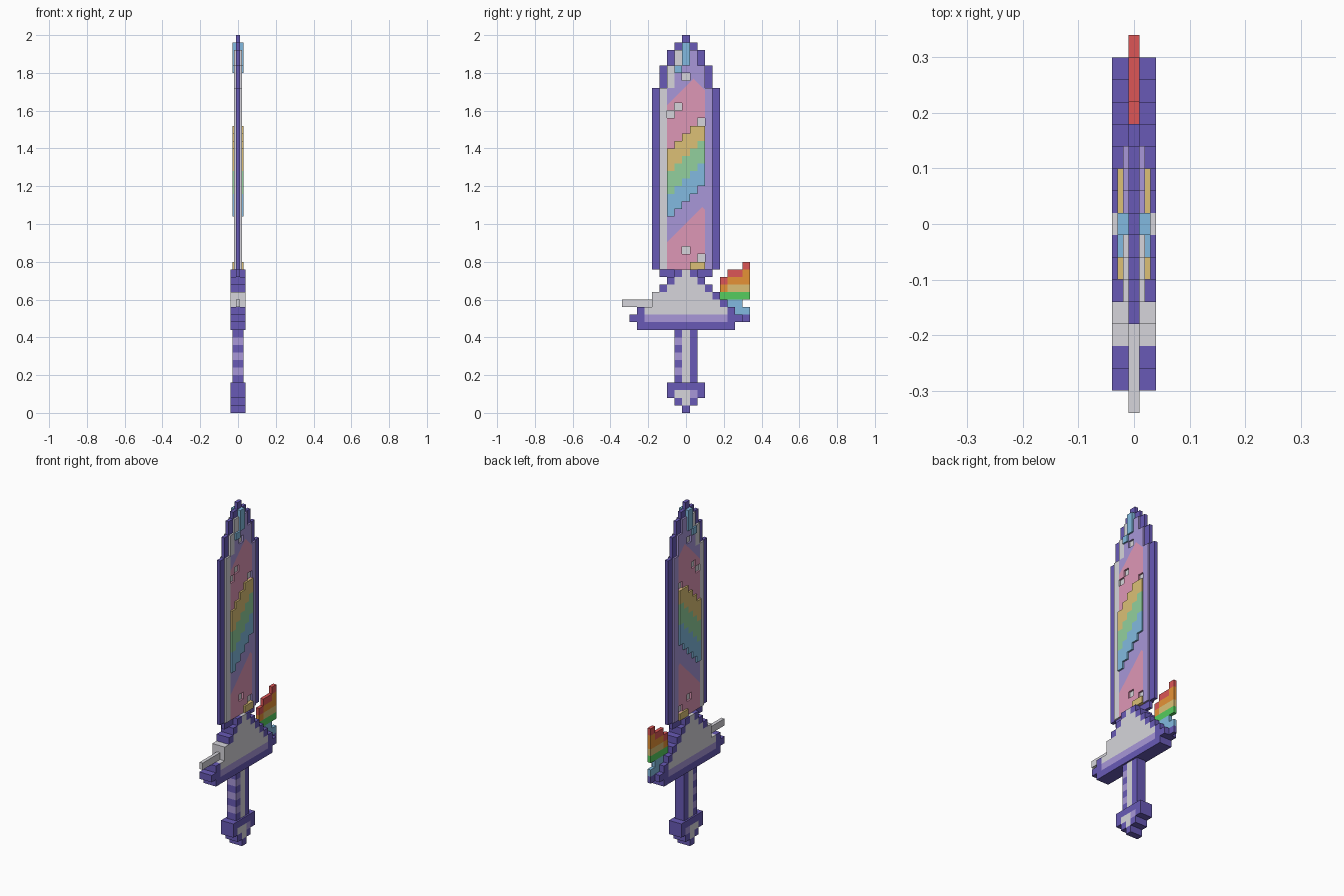
import bpy, bmesh
from mathutils import Vector

if "Cube" in bpy.data.objects:
    bpy.data.objects.remove(bpy.data.objects["Cube"])

S = 0.04  # cell size; columns k run along y, rows r run up z


def lin(c):
    c /= 255
    return c / 12.92 if c <= 0.04045 else ((c + 0.055) / 1.055) ** 2.4


PALETTE = {
    "dark_purple": (104, 90, 182), "pale_grey": (214, 213, 219),
    "lavender": (168, 151, 216), "pink": (222, 151, 182),
    "yellow": (220, 192, 118), "soft_green": (146, 208, 157),
    "sky_blue": (130, 186, 224), "red": (220, 86, 86),
    "orange": (230, 146, 54), "bright_green": (86, 204, 94),
}
NAMES = list(PALETTE)
MATS = []
for n, rgb in PALETTE.items():
    m = bpy.data.materials.new(n)
    m.diffuse_color = (*[lin(c) for c in rgb], 1)
    m.use_nodes = True
    m.node_tree.nodes["Principled BSDF"].inputs["Base Color"].default_value = m.diffuse_color
    MATS.append(m)
DARK, GREY, LAV, PINK, YEL, GRN, BLUE, RED, ORG, BGRN = range(10)


def fill(cells, rows, k0, k1, mat):
    for r in rows:
        for k in range(k0, k1 + 1):
            cells[k, r] = mat


def slab(name, cells, t, cuts=(), rule=None):
    """Plate of coloured cells, 2t thick in x, with no inner walls."""
    bm = bmesh.new()

    def quad(pts, mat):
        bm.faces.new([bm.verts.new(p) for p in pts]).material_index = mat

    for (k, r), mat in cells.items():
        y0, y1, z0, z1 = (k - .5) * S, (k + .5) * S, r * S, (r + 1) * S
        quad([(t, y0, z0), (t, y1, z0), (t, y1, z1), (t, y0, z1)], mat)
        quad([(-t, y0, z0), (-t, y0, z1), (-t, y1, z1), (-t, y1, z0)], mat)
        for dk, dr, a, b in ((1, 0, (y1, z0), (y1, z1)), (-1, 0, (y0, z1), (y0, z0)),
                             (0, 1, (y1, z1), (y0, z1)), (0, -1, (y0, z0), (y1, z0))):
            if (k + dk, r + dr) not in cells:
                quad([(t, *a), (-t, *a), (-t, *b), (t, *b)], mat)
    bmesh.ops.remove_doubles(bm, verts=bm.verts, dist=1e-4)
    for co, no in cuts:
        bmesh.ops.bisect_plane(bm, geom=bm.verts[:] + bm.edges[:] + bm.faces[:],
                               plane_co=co, plane_no=no)
    if rule:
        for f in bm.faces:
            f.material_index = rule(f.calc_center_median(), f.material_index)
    bmesh.ops.recalc_face_normals(bm, faces=bm.faces)
    me = bpy.data.meshes.new(name)
    bm.to_mesh(me)
    bm.free()
    for m in MATS:
        me.materials.append(m)
    ob = bpy.data.objects.new(name, me)
    bpy.context.collection.objects.link(ob)
    return ob


# Blade: thin dark edge plate, with grey showing through the small holes
HOLES = [(0, 44), (-1, 40), (-2, 39), (2, 38), (0, 21), (2, 20)]
edge = {}
for rows, w in ((range(18, 19), 3), (range(19, 43), 4), (range(43, 46), 3),
                (range(46, 48), 2), (range(48, 49), 1), (range(49, 50), 0)):
    fill(edge, rows, -w, w, DARK)
for h in HOLES:
    edge[h] = GREY
slab("blade_edge", edge, 0.01)

# Blade core: grey strip on one side, pink areas with slanted borders
core = {}
for rows, w in ((range(19, 43), 3), (range(43, 46), 2), (range(46, 48), 1)):
    fill(core, rows, -w, w, LAV)
    fill(core, rows, -w, -w, GREY)
for h in HOLES:
    del core[h]
PEAKS = [(0.04, 1.77), (0.085, 1.09)]


def paint(c, mat):
    if mat != LAV or abs(c.y) > 0.1:
        return mat
    py, pz = PEAKS[0] if c.z > 1.3 else PEAKS[1]
    return PINK if c.z < pz - abs(c.y - py) else LAV


cuts = [(Vector((0, y, z)), Vector((0, s, 1))) for y, z in PEAKS for s in (1, -1)]
slab("blade_core", core, 0.02, cuts, paint)

# Raised diagonal stripes, tip inlay and base accent
stripes = {}
for k in range(-2, 3):
    for i, mat in enumerate((BLUE, GRN, YEL)):
        r = 28 + k + 3 * i
        fill(stripes, range(r, r + 3), k, k, mat)
del stripes[2, 38]
slab("blade_stripes", stripes, 0.03)
inlay = {(-1, 45): BLUE}
fill(inlay, range(46, 49), 0, 0, BLUE)
slab("tip_inlay", inlay, 0.03)
slab("base_accent", {(1, 19): YEL, (2, 19): YEL}, 0.03)

# Guard: stepped grey triangle with dark border
guard = {}
fill(guard, [11], -6, 6, DARK)
for r in range(12, 19):
    w = 19 - r
    fill(guard, [r], -w, w, DARK)
    fill(guard, [r], 1 - w, w - 1, GREY)
fill(guard, [12], -6, 6, DARK)
fill(guard, [12], -5, 5, LAV)
del guard[-5, 14]
guard[-4, 14] = guard[-4, 15] = GREY
slab("guard", guard, 0.04)

# Thin horn and rainbow tail on either side of the guard
horn = {}
fill(horn, [14], -8, -5, GREY)
slab("horn", horn, 0.01)
tail = {(8, 19): RED, (8, 18): ORG, (5, 17): RED, (5, 16): ORG, (8, 12): DARK}
fill(tail, [18], 6, 7, RED)
fill(tail, [17], 6, 8, ORG)
fill(tail, [16], 6, 8, YEL)
fill(tail, [15], 5, 8, BGRN)
fill(tail, [14], 6, 7, BLUE)
fill(tail, [13], 7, 8, BLUE)
slab("rainbow_tail", tail, 0.01)

# Grip with wrapped stripes
grip = {}
fill(grip, range(4, 11), -1, 1, DARK)
fill(grip, range(4, 11), 0, 0, GREY)
fill(grip, range(5, 11, 2), -1, -1, LAV)
slab("grip", grip, 0.03)

# Pommel
pommel = {(0, 0): DARK}
fill(pommel, [1], -1, 1, DARK)
fill(pommel, [2, 3], -2, 2, DARK)
fill(pommel, [1, 2], 0, 0, GREY)
pommel[-1, 2], pommel[1, 2] = GREY, LAV
slab("pommel", pommel, 0.04)
